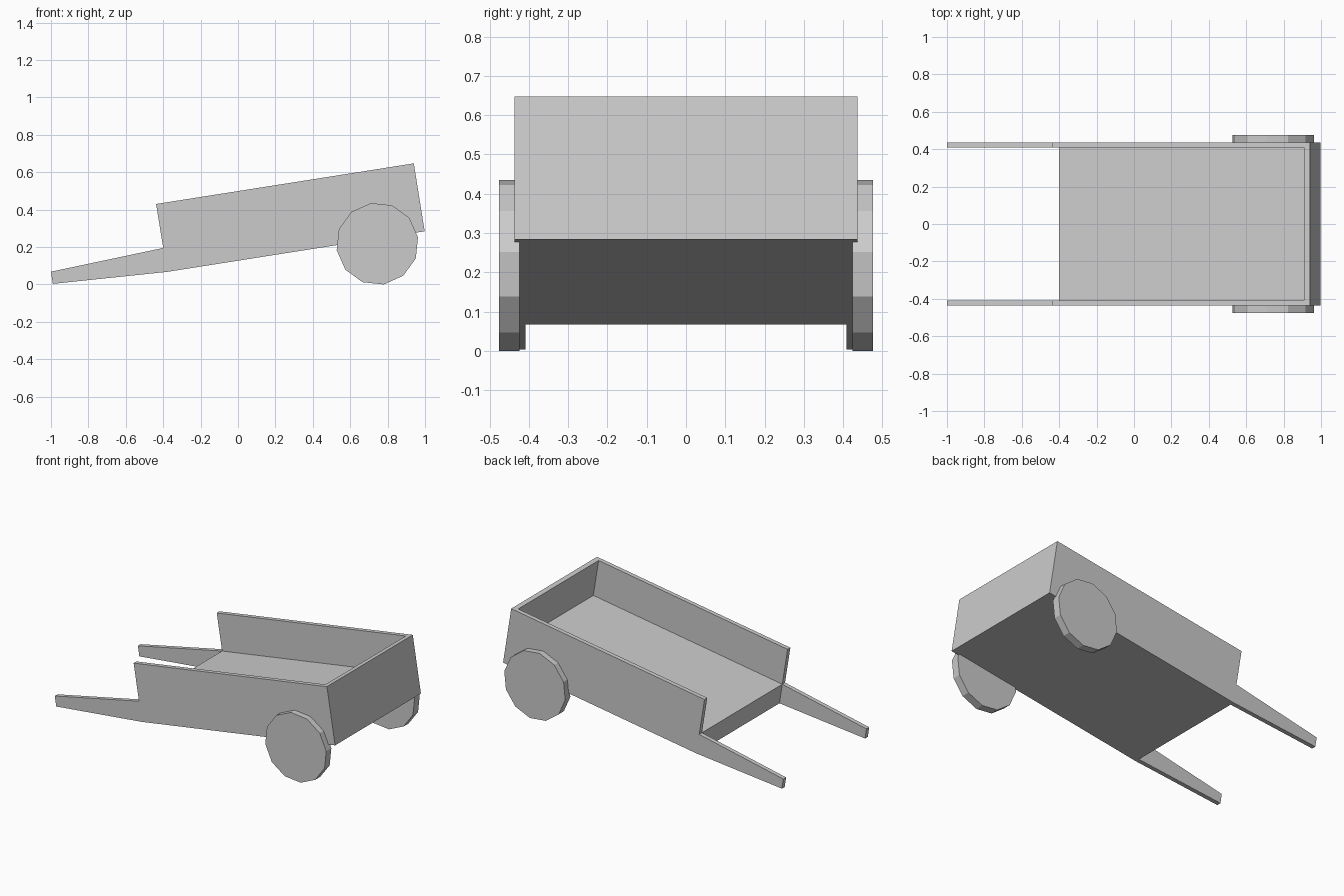
import bpy
import bmesh
import math
from mathutils import Matrix

if "Cube" in bpy.data.objects:
    bpy.data.objects.remove(bpy.data.objects["Cube"])

# Plain grey for the whole cart
grey = bpy.data.materials.new("plain grey")
grey.use_nodes = True
colour = (0.6, 0.6, 0.6, 1)
grey.diffuse_color = colour
grey.node_tree.nodes["Principled BSDF"].inputs["Base Color"].default_value = colour


def make_object(name, bm):
    bmesh.ops.recalc_face_normals(bm, faces=bm.faces)
    mesh = bpy.data.meshes.new(name)
    bm.to_mesh(mesh)
    bm.free()
    mesh.materials.append(grey)
    obj = bpy.data.objects.new(name, mesh)
    bpy.context.collection.objects.link(obj)
    return obj


def extrude_profile(name, profile, half_width):
    """Extrude an (x, z) outline across the cart's width."""
    bm = bmesh.new()
    face = bm.faces.new([bm.verts.new((x, -half_width, z)) for x, z in profile])
    result = bmesh.ops.extrude_face_region(bm, geom=[face])
    verts = [v for v in result["geom"] if isinstance(v, bmesh.types.BMVert)]
    bmesh.ops.translate(bm, verts=verts, vec=(0, 2 * half_width, 0))
    return make_object(name, bm)


# Cart body: side outline with the handles, tilted back
body = extrude_profile("cart_body", [
    (-1.0, 0.068), (-0.99, 0.003), (-0.38, 0.067), (0.998, 0.284),
    (0.94, 0.647), (-0.438, 0.43), (-0.40, 0.195)], 0.437)

# Hollow: the tray interior and the gap between the handles
hollow = extrude_profile("hollow_cutter", [
    (-1.2, -0.2), (-0.38, -0.2), (-0.38, 0.067), (-0.40, 0.195),
    (0.947, 0.407), (0.889, 0.77), (-1.2, 0.77)], 0.409)
hollow.hide_render = True

cut = body.modifiers.new("hollow", "BOOLEAN")
cut.operation = "DIFFERENCE"
cut.solver = "EXACT"
cut.object = hollow
bpy.context.view_layer.objects.active = body
body.select_set(True)
bpy.ops.object.modifier_apply(modifier=cut.name)
bpy.data.objects.remove(hollow)

# Wheels: flat twelve-sided discs, turned with the tilt of the cart
tilt = math.radians(9)
radius = 0.22
for side, sign in (("right", -1), ("left", 1)):
    bm = bmesh.new()
    place = (Matrix.Translation((0.745, sign * 0.45, radius * math.cos(tilt)))
             @ Matrix.Rotation(-tilt, 4, "Y") @ Matrix.Rotation(math.pi / 2, 4, "X"))
    bmesh.ops.create_cone(bm, cap_ends=True, segments=12, radius1=radius,
                          radius2=radius, depth=0.052, matrix=place)
    make_object(side + "_wheel", bm)
